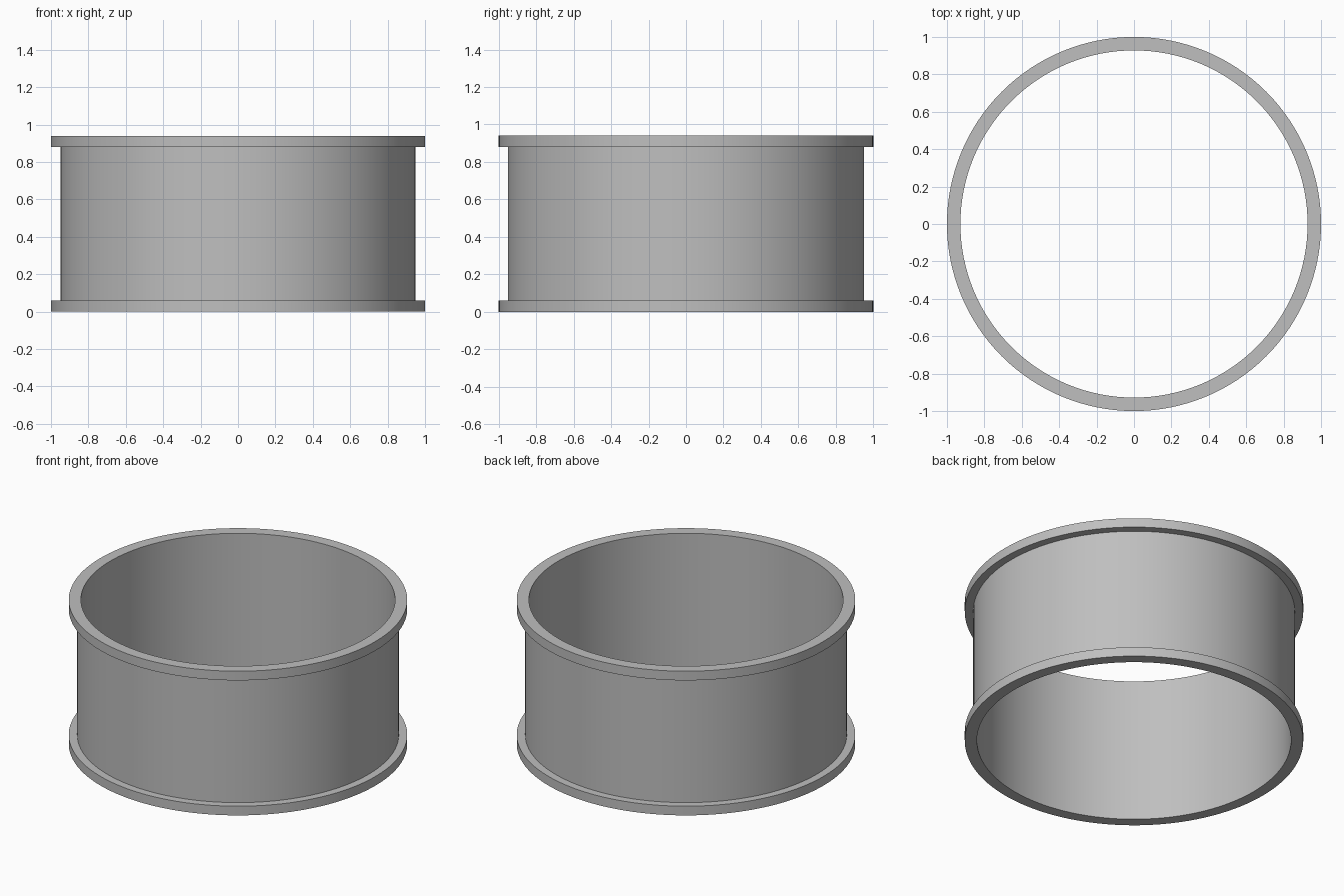
import bpy
import bmesh
import math

cube = bpy.data.objects.get("Cube")
if cube:
    bpy.data.objects.remove(cube, do_unlink=True)

SEGMENTS = 128
HEIGHT = 0.94
LIP = 0.06
R_IN, R_WALL, R_LIP = 0.928, 0.95, 1.0

# Plain grey material
grey = bpy.data.materials.new("plain_grey")
grey.use_nodes = True
colour = (0.52, 0.52, 0.52, 1)
grey.diffuse_color = colour
grey.node_tree.nodes["Principled BSDF"].inputs["Base Color"].default_value = colour

# Closed cross-section: thin wall with an outward lip at each end
profile = [
    (R_IN, 0), (R_LIP, 0), (R_LIP, LIP), (R_WALL, LIP),
    (R_WALL, HEIGHT - LIP), (R_LIP, HEIGHT - LIP), (R_LIP, HEIGHT), (R_IN, HEIGHT),
]

# Revolve the section into a ring
bm = bmesh.new()
rings = []
for i in range(SEGMENTS):
    a = math.tau * i / SEGMENTS
    rings.append([bm.verts.new((r * math.cos(a), r * math.sin(a), z)) for r, z in profile])
for i, ring in enumerate(rings):
    following = rings[(i + 1) % SEGMENTS]
    for j in range(len(profile)):
        k = (j + 1) % len(profile)
        bm.faces.new((ring[j], following[j], following[k], ring[k]))
bmesh.ops.recalc_face_normals(bm, faces=bm.faces)

mesh = bpy.data.meshes.new("flanged_ring")
bm.to_mesh(mesh)
bm.free()
mesh.materials.append(grey)
ring_obj = bpy.data.objects.new("flanged_ring", mesh)
bpy.context.collection.objects.link(ring_obj)

# Smooth round the ring, sharp at the lip edges
bpy.ops.object.select_all(action="DESELECT")
ring_obj.select_set(True)
bpy.context.view_layer.objects.active = ring_obj
bpy.ops.object.shade_smooth_by_angle(angle=math.radians(30))
